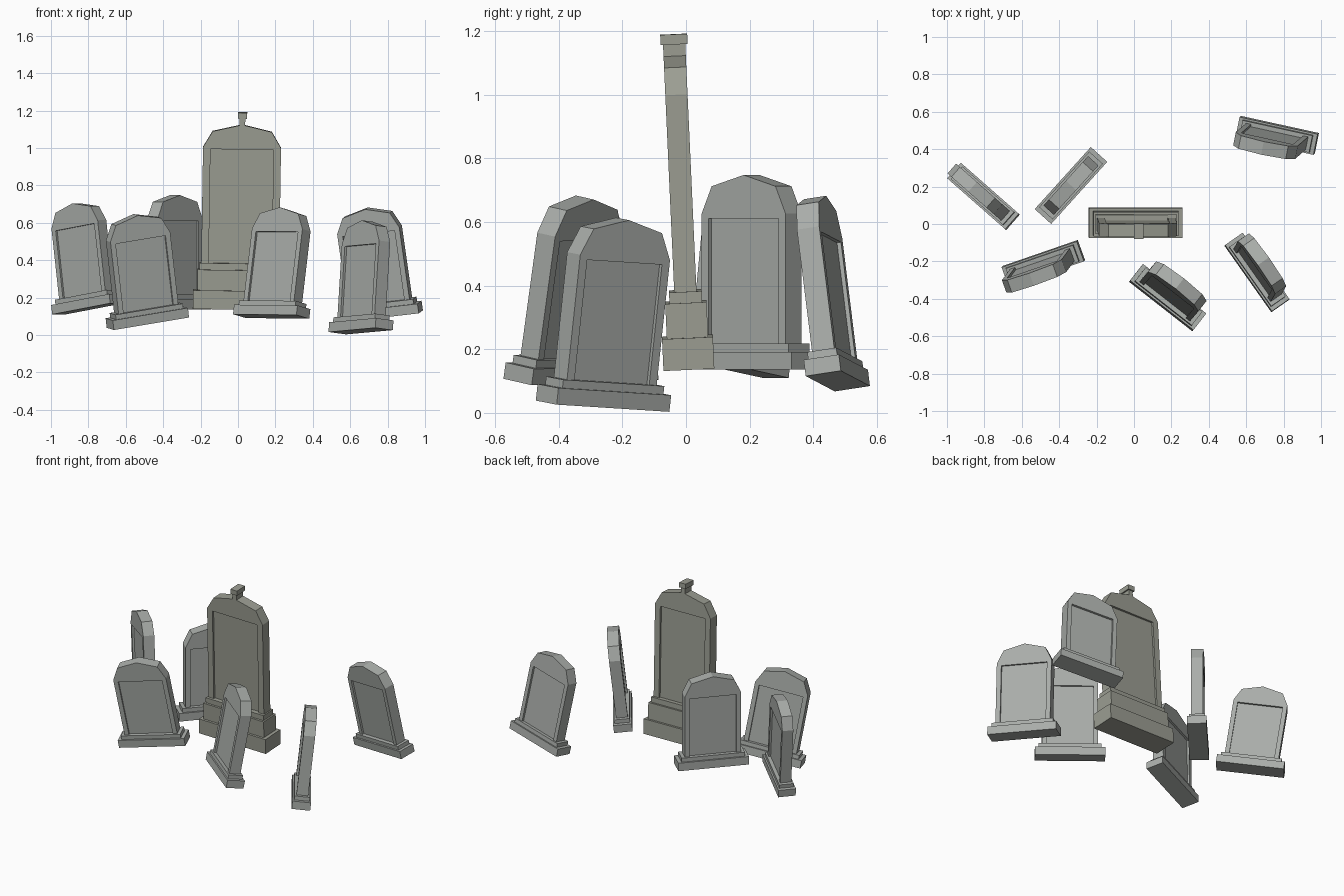
import bpy, bmesh
from math import radians
from mathutils import Matrix

if "Cube" in bpy.data.objects:
    bpy.data.objects.remove(bpy.data.objects["Cube"])


def material(name, rgb):
    m = bpy.data.materials.new(name)
    m.diffuse_color = (*rgb, 1)
    m.use_nodes = True
    m.node_tree.nodes["Principled BSDF"].inputs["Base Color"].default_value = m.diffuse_color
    return m


GREY = material("grey_stone", (0.40, 0.42, 0.40))
OLIVE = material("dark_stone", (0.33, 0.34, 0.29))


def box(bm, w, d, z0, z1):
    m = Matrix.Translation((0, 0, (z0 + z1) / 2)) @ Matrix.Diagonal((w, d, z1 - z0, 1))
    bmesh.ops.create_cube(bm, size=1, matrix=m)


def extrude_profile(bm, pts, depth):
    face = bm.faces.new([bm.verts.new((x, -depth / 2, z)) for x, z in pts])
    ext = bmesh.ops.extrude_face_region(bm, geom=[face], use_keep_orig=True)
    verts = [g for g in ext["geom"] if isinstance(g, bmesh.types.BMVert)]
    bmesh.ops.translate(bm, verts=verts, vec=(0, depth, 0))


def slab(bm, w, t, z0, shoulder, bend, top, panel_w, panel_top, recess):
    # Arched frame open at the bottom, closed by a thinner panel
    h, p = w / 2, panel_w / 2
    extrude_profile(bm, [(-p, z0), (-p, panel_top), (p, panel_top), (p, z0),
                         (h, z0), (h, shoulder), (0.38 * w, bend), (0, top),
                         (-0.38 * w, bend), (-h, shoulder), (-h, z0)], t)
    box(bm, panel_w, t - 2 * recess, z0, panel_top)


def finish(bm, name, mat, loc, yaw, pitch, roll, scale=1):
    bmesh.ops.recalc_face_normals(bm, faces=bm.faces)
    me = bpy.data.meshes.new(name)
    bm.to_mesh(me)
    bm.free()
    me.materials.append(mat)
    ob = bpy.data.objects.new(name, me)
    bpy.context.collection.objects.link(ob)
    rot = (Matrix.Rotation(radians(yaw), 4, 'Z') @ Matrix.Rotation(radians(pitch), 4, 'X')
           @ Matrix.Rotation(radians(roll), 4, 'Y'))
    ob.matrix_world = Matrix.Translation(loc) @ rot @ Matrix.Scale(scale, 4)


# Tall central monument with stepped plinth and finial
bm = bmesh.new()
box(bm, 0.50, 0.16, 0, 0.10)
box(bm, 0.455, 0.13, 0.10, 0.21)
box(bm, 0.435, 0.103, 0.21, 0.245)
slab(bm, 0.417, 0.07, 0.245, 0.865, 0.95, 0.987, 0.337, 0.855, 0.013)
box(bm, 0.03, 0.07, 0.98, 1.02)
box(bm, 0.05, 0.085, 1.02, 1.052)
finish(bm, "tall_monument", OLIVE, (0.008, 0.009, 0.139), 0, 2.6, 0.9)

# Small headstones: location, yaw, pitch (forward +), roll (right +), scale
STONES = [
    ((-0.802, 0.145, 0.14), -41.3, 0, -8.2, 0.97),
    ((-0.337, 0.206, 0.137), 47.9, 0, 0, 1.04),
    ((-0.482, -0.208, 0.066), 20, 6, -9, 1.0),
    ((0.177, -0.397, 0.099), -37.9, -10.2, 0.5, 1.0),
    ((0.656, -0.262, 0.021), -55.1, -6.3, -3, 1.01),
    ((0.769, 0.477, 0.10), -11.4, 8.5, -6.5, 1.0),
]
for i, (loc, yaw, pitch, roll, s) in enumerate(STONES, 1):
    bm = bmesh.new()
    box(bm, 0.43, 0.114, 0, 0.052)
    box(bm, 0.385, 0.094, 0.052, 0.078)
    slab(bm, 0.342, 0.072, 0.078, 0.47, 0.553, 0.587, 0.285, 0.455, 0.013)
    finish(bm, f"headstone_{i}", GREY, loc, yaw, pitch, roll, s)
